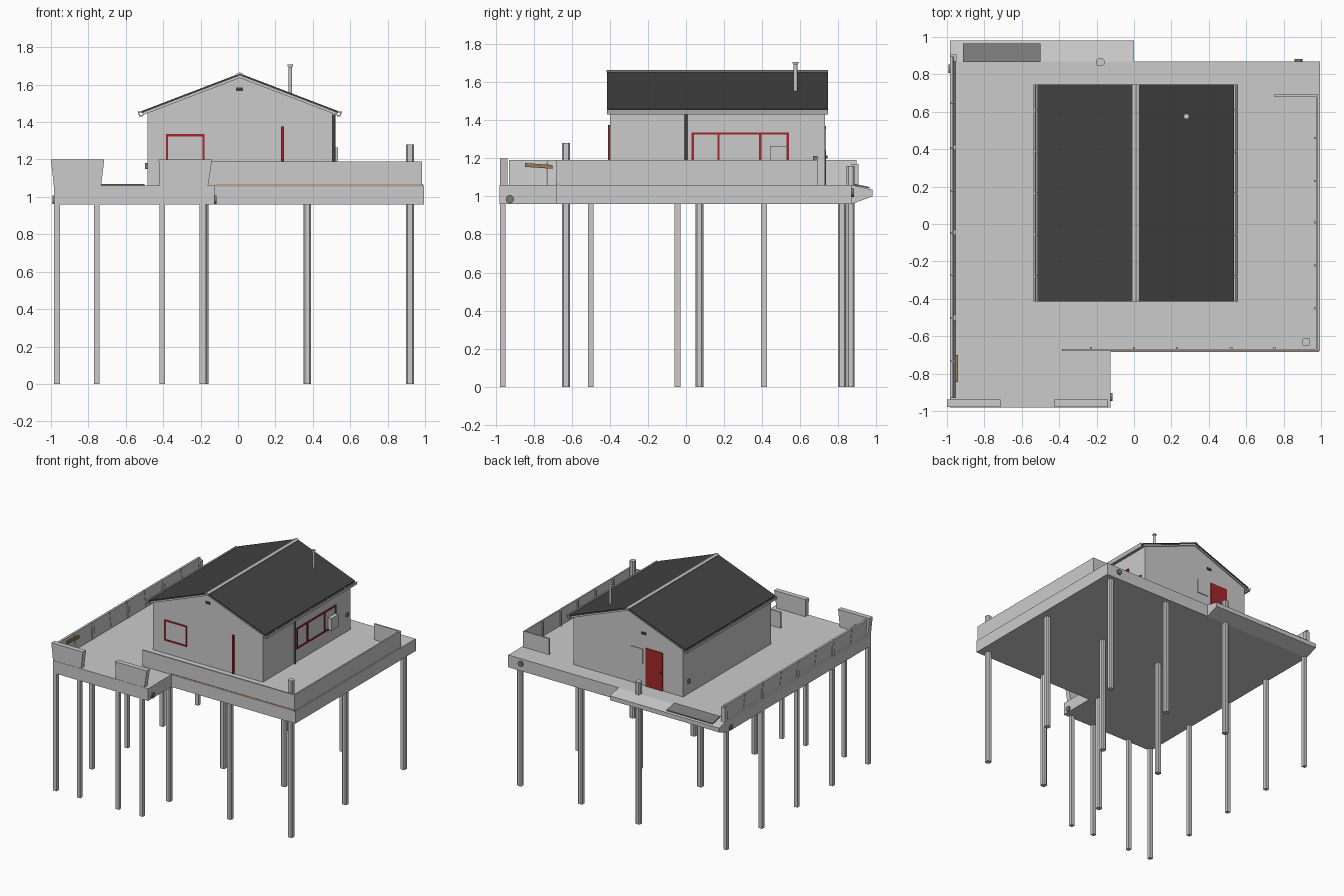
import bpy, bmesh, math
from mathutils import Vector

if "Cube" in bpy.data.objects:
    bpy.data.objects.remove(bpy.data.objects["Cube"])


def material(name, r, g, b):
    m = bpy.data.materials.new(name)
    m.diffuse_color = (r, g, b, 1)
    m.use_nodes = True
    m.node_tree.nodes["Principled BSDF"].inputs["Base Color"].default_value = m.diffuse_color
    return m


RED = material("red_paint", 0.36, 0.02, 0.025)
DARK = material("roofing", 0.055, 0.055, 0.055)
MID = material("dark_steel", 0.2, 0.2, 0.2)
TAN = material("timber_tan", 0.5, 0.36, 0.27)
BROWN = material("brown_wood", 0.33, 0.2, 0.08)


def prism(name, axis, pts, a, b, mat=None):
    """Extrude a 2D outline along an axis: x -> (y,z), y -> (x,z), z -> (x,y)."""
    place = {"x": lambda p, d: (d, p[0], p[1]),
             "y": lambda p, d: (p[0], d, p[1]),
             "z": lambda p, d: (p[0], p[1], d)}[axis]
    bm = bmesh.new()
    lo = [bm.verts.new(place(p, a)) for p in pts]
    hi = [bm.verts.new(place(p, b)) for p in pts]
    bm.faces.new(lo)
    bm.faces.new(hi)
    for i in range(len(pts)):
        j = (i + 1) % len(pts)
        bm.faces.new((lo[i], lo[j], hi[j], hi[i]))
    bmesh.ops.recalc_face_normals(bm, faces=bm.faces)
    me = bpy.data.meshes.new(name)
    bm.to_mesh(me)
    bm.free()
    ob = bpy.data.objects.new(name, me)
    bpy.context.collection.objects.link(ob)
    if mat:
        me.materials.append(mat)
    return ob


def box(name, x0, x1, y0, y1, z0, z1, mat=None):
    return prism(name, "z", [(x0, y0), (x1, y0), (x1, y1), (x0, y1)], z0, z1, mat)


def post(name, x, y, h, z1, mat=None):
    """Square post with chamfered corners, h = half width."""
    c = h * 0.6
    pts = [(h, -c), (h, c), (c, h), (-c, h), (-h, c), (-h, -c), (-c, -h), (c, -h)]
    return prism(name, "z", [(x + u, y + v) for u, v in pts], 0, z1, mat)


def disc(name, axis, u, v, r, a, b, mat=None, n=12):
    pts = [(u + r * math.cos(2 * math.pi * i / n), v + r * math.sin(2 * math.pi * i / n))
           for i in range(n)]
    return prism(name, axis, pts, a, b, mat)


def frame(name, axis, d0, d1, u0, u1, z0, z1, mullions=(), t=0.011):
    """Rectangular window frame with optional upright mullions."""
    bars = [(u0, u1, z0, z0 + t), (u0, u1, z1 - t, z1),
            (u0, u0 + t, z0 + t, z1 - t), (u1 - t, u1, z0 + t, z1 - t)]
    bars += [(m - t / 2, m + t / 2, z0 + t, z1 - t) for m in mullions]
    for i, (p, q, r, s) in enumerate(bars):
        prism(f"{name}_{i}", axis, [(p, r), (q, r), (q, s), (p, s)], d0, d1, RED)


# deck slab with front-left extension, and tapered back ledge
L, R, Z0, Z1 = -0.985, 0.995, 0.96, 1.06
prism("deck", "z", [(L, -0.98), (-0.125, -0.98), (-0.125, -0.68), (R, -0.68),
                    (R, 0.87), (L, 0.87)], Z0, Z1)
prism("back_ledge", "x", [(0.87, Z0), (0.98, 1.0), (0.98, 1.035), (0.87, Z1)], L, 0.0)
prism("ledge_plate", "x", [(0.865, 1.062), (0.965, 1.041), (0.965, 1.049), (0.865, 1.07)],
      -0.915, -0.5, MID)
box("deck_edge_strip", -0.125, 0.99, -0.684, -0.67, 1.055, 1.068, TAN)

# parapets around the right half of the deck
box("front_parapet", -0.385, 0.985, -0.68, -0.668, Z1, 1.19)
box("right_parapet", 0.973, 0.985, -0.668, 0.69, Z1, 1.19)
box("back_parapet_return", 0.75, 0.985, 0.68, 0.692, Z1, 1.19)
for i, y in enumerate((-0.45, -0.22, 0.01, 0.23, 0.46)):
    box(f"right_parapet_stud_{i}", 0.963, 0.973, y - 0.006, y + 0.006, Z1, 1.18)
for i, x in enumerate((-0.23, 0.0, 0.23, 0.52, 0.75)):
    box(f"front_parapet_stud_{i}", x - 0.006, x + 0.006, -0.668, -0.658, Z1, 1.18)

# left parapet in panels between its stubs
ys = (-0.93, -0.73, -0.5, -0.27, -0.045, 0.18, 0.41, 0.65, 0.9)
for i in range(len(ys) - 1):
    prism(f"left_parapet_panel_{i}", "y",
          [(-0.972, Z1), (-0.955, Z1), (-0.968, 1.19), (-0.985, 1.19)], ys[i], ys[i + 1] - 0.004)
for i, y in enumerate((-0.5, -0.045, 0.41)):
    box(f"left_parapet_stub_{i}", -0.982, -0.952, y - 0.015, y + 0.015, Z1, 1.15)
box("left_parapet_end", -0.985, -0.95, 0.87, 0.905, 1.05, 1.17)

# front panels with slanted ends
prism("front_left_panel", "y", [(-0.985, Z1), (-0.732, Z1), (-0.715, 1.2), (-1.0, 1.2)],
      -0.978, -0.938)
prism("front_right_panel", "y", [(-0.42, Z1), (-0.16, Z1), (-0.138, 1.2), (-0.424, 1.2)],
      -0.978, -0.938)
prism("brown_plank", "x", [(-0.845, 1.155), (-0.70, 1.145), (-0.70, 1.165), (-0.845, 1.175)],
      -0.957, -0.942, BROWN)

# heavy posts in a grid, some rising above the deck
for i, x in enumerate((-0.18, 0.37, 0.92)):
    for j, y in enumerate((-0.63, 0.07, 0.82)):
        top = Z0
        if (i, j) == (2, 0):
            top = 1.28
        if (i, j) == (0, 2):
            y, top = 0.865, 1.16
        post(f"heavy_post_{i}_{j}", x, y, 0.021, top)

# slim posts along the front and left edges
slim = [(x, -0.963) for x in (-0.968, -0.755, -0.405, -0.19)]
slim += [(-0.968, y) for y in (-0.5, -0.045, 0.41, 0.865)]
for i, (x, y) in enumerate(slim):
    box(f"slim_post_{i}", x - 0.015, x + 0.015, y - 0.015, y + 0.015, 0, Z0)

# round fittings on the deck edges
disc("right_port", "x", -0.925, 0.985, 0.022, -0.13, -0.115, MID)
disc("back_port", "y", 0.88, 1.02, 0.022, 0.865, 0.882, MID)
disc("left_port", "x", 0.83, 0.985, 0.022, -0.992, -0.98, MID)

# house walls
CX, S = 0.01, 0.383
HW = 0.495
prism("house_walls", "y", [(CX - HW, Z1), (CX + HW, Z1), (CX + HW, 1.637 - HW * S),
                           (CX, 1.637), (CX - HW, 1.637 - HW * S)], -0.4, 0.73)


def chevron(name, w, z, t, y0, y1, mat=None):
    prism(name, "y", [(CX - w, z - w * S), (CX, z), (CX + w, z - w * S),
                      (CX + w, z - t - w * S), (CX, z - t), (CX - w, z - t - w * S)], y0, y1, mat)


# roof: pale boarding, dark covering, ridge strip
chevron("roof_boarding", 0.515, 1.649, 0.013, -0.41, 0.74)
chevron("roof_covering", 0.525, 1.66, 0.011, -0.415, 0.745, DARK)
chevron("ridge_cap", 0.018, 1.665, 0.008, -0.417, 0.747)

# gutters with brackets, and the downpipe
for side, s in (("left", -1), ("right", 1)):
    g = [(0.512, 1.445), (0.52, 1.43), (0.538, 1.43), (0.547, 1.457), (0.54, 1.457),
         (0.533, 1.437), (0.523, 1.437), (0.518, 1.448)]
    prism(f"{side}_gutter", "y", [(CX + s * u, z) for u, z in g], -0.415, 0.745)
    for i in range(5):
        y = -0.28 + i * 0.222
        a, b = sorted((CX + s * 0.515, CX + s * 0.545))
        box(f"{side}_gutter_bracket_{i}", a, b, y - 0.004, y + 0.004, 1.45, 1.456)
disc("downpipe", "z", 0.513, 0.0, 0.008, Z1, 1.44, MID, 8)

# flue pipe with cap
disc("flue_pipe", "z", 0.28, 0.575, 0.01, 1.54, 1.695)
disc("flue_cap", "z", 0.28, 0.575, 0.015, 1.697, 1.707)

# windows and doors
frame("front_window", "y", -0.407, -0.395, -0.385, -0.18, 1.165, 1.335)
frame("side_window", "x", 0.5, 0.512, 0.03, 0.54, 1.165, 1.335, (0.17, 0.39))
box("front_red_board", 0.231, 0.247, -0.41, -0.395, Z1, 1.375, RED)
box("back_door", -0.305, -0.15, 0.725, 0.736, Z1, 1.37, RED)
box("back_door_handle", -0.29, -0.28, 0.735, 0.744, 1.2, 1.215, DARK)
box("back_wall_panel", -0.125, -0.02, 0.725, 0.736, 1.24, 1.355)

# vents, wall unit and lamps
box("front_vent", -0.01, 0.028, -0.406, -0.395, 1.565, 1.584, DARK)
box("back_vent", -0.15, -0.112, 0.725, 0.737, 1.475, 1.494, DARK)
box("wall_unit", 0.5, 0.535, 0.44, 0.53, 1.165, 1.265)
box("right_lamp", 0.5, 0.517, 0.668, 0.692, 1.185, 1.212, MID)
box("left_lamp", -0.497, -0.48, 0.65, 0.672, 1.15, 1.18, MID)
